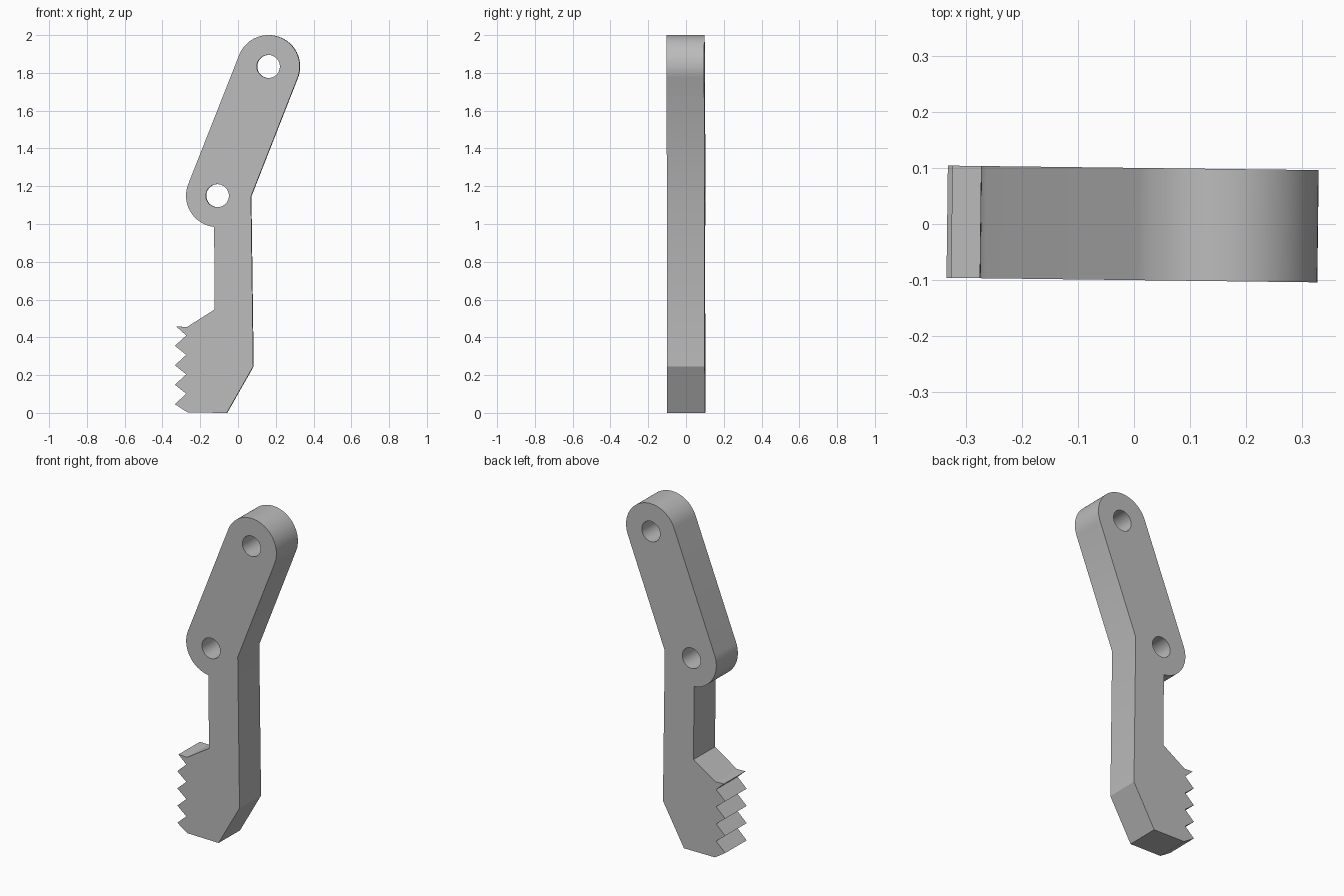
import bpy, bmesh
from math import sin, cos, radians, atan2, degrees, hypot
from mathutils import Matrix

if "Cube" in bpy.data.objects:
    bpy.data.objects.remove(bpy.data.objects["Cube"])

THICK, ROUND, HOLE = 0.2, 0.166, 0.061
UPPER, LOWER = (0.162, 1.834), (-0.108, 1.15)
TWIST = Matrix.Rotation(radians(-0.7), 4, "Z")

grey = bpy.data.materials.new("plain_grey")
grey.use_nodes = True
colour = (0.5, 0.5, 0.5, 1)
grey.diffuse_color = colour
grey.node_tree.nodes["Principled BSDF"].inputs["Base Color"].default_value = colour


def arc(centre, radius, start, end, steps):
    angles = [radians(start + (end - start) * i / steps) for i in range(steps + 1)]
    return [(centre[0] + radius * cos(a), centre[1] + radius * sin(a)) for a in angles]


def plate(name, outline, depth):
    """Extrude an x-z outline symmetrically along y."""
    bm = bmesh.new()
    face = bm.faces.new([bm.verts.new((x, -depth / 2, z)) for x, z in outline])
    ext = bmesh.ops.extrude_face_region(bm, geom=[face])
    moved = [v for v in ext["geom"] if isinstance(v, bmesh.types.BMVert)]
    bmesh.ops.translate(bm, verts=moved, vec=(0, depth, 0))
    bmesh.ops.recalc_face_normals(bm, faces=bm.faces)
    bm.transform(TWIST)
    mesh = bpy.data.meshes.new(name)
    bm.to_mesh(mesh)
    bm.free()
    mesh.materials.append(grey)
    obj = bpy.data.objects.new(name, mesh)
    bpy.context.collection.objects.link(obj)
    return obj


# Rounded link at the top, tangent to both end circles
tilt = degrees(atan2(UPPER[1] - LOWER[1], UPPER[0] - LOWER[0]))
outline = arc(UPPER, ROUND, tilt - 90, tilt + 90, 40)
outline += arc(LOWER, ROUND, tilt + 90, 264, 24)

# Shank and the sloping shoulder above the teeth
outline += [(-0.122, 0.548), (-0.268, 0.455), (-0.325, 0.457)]

# Saw teeth down the left edge
for i in range(4):
    z = 0.41 - 0.103 * i
    outline += [(-0.273, z), (-0.333, z - 0.055)]

# Foot, bevelled heel and back edge
outline += [(-0.265, 0.002), (-0.058, 0), (0.082, 0.246), (0.07, 1.146)]
lever = plate("toothed_lever", outline, THICK)

# Pivot holes
cutters = []
for name, centre in (("upper_hole_cutter", UPPER), ("lower_hole_cutter", LOWER)):
    cutter = plate(name, arc(centre, HOLE, 0, 350, 35), THICK * 2)
    cutter.hide_render = True
    mod = lever.modifiers.new(name, "BOOLEAN")
    mod.operation, mod.solver, mod.object = "DIFFERENCE", "EXACT", cutter
    cutters.append(cutter)

bpy.ops.object.select_all(action="DESELECT")
lever.select_set(True)
bpy.context.view_layer.objects.active = lever
for cutter in cutters:
    bpy.ops.object.modifier_apply(modifier=cutter.name)
    bpy.data.objects.remove(cutter)
bpy.ops.object.shade_smooth_by_angle(angle=radians(30))
